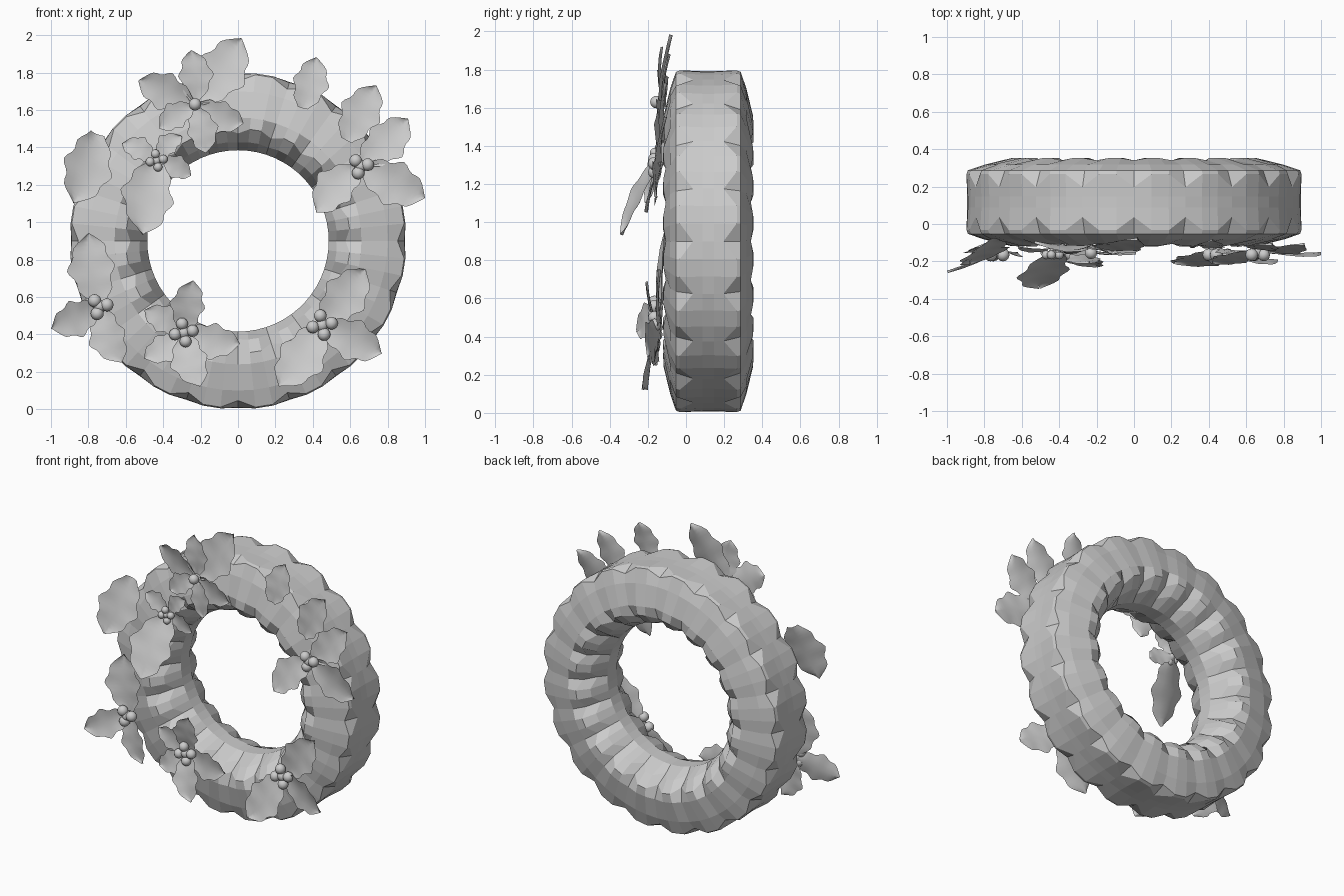
import bpy, bmesh, math, random
from mathutils import Vector, Matrix

if "Cube" in bpy.data.objects:
    bpy.data.objects.remove(bpy.data.objects["Cube"])
random.seed(4)
CY, CZ, N = 0.117, 0.9, 60

def make(name, bm, smooth):
    me = bpy.data.meshes.new(name)
    bm.to_mesh(me)
    bm.free()
    for p in me.polygons:
        p.use_smooth = smooth
    ob = bpy.data.objects.new(name, me)
    bpy.context.collection.objects.link(ob)

# Wreath ring: half section (radius, depth), mirrored front to back;
# every third column is pulled in along the outer and inner edges to give the teeth
half = [(.893, .03), (.90, .15), (.893, .17), (.80, .20),
        (.66, .235), (.60, .237), (.53, .175), (.485, .05)]
notch = {1: (.01, .07), 2: (.04, 0), 4: (0, .012), 5: (.025, .05), 6: (.005, .075)}
bm = bmesh.new()
cols = []
for i in range(N):
    a = 2 * math.pi * i / N
    side = []
    for j, (r, d) in enumerate(half):
        nr, nd = notch.get(j, (0, 0)) if i % 3 == 0 else (0, 0)
        side.append((r - nr, d - nd))
    loop = [(r, CY + d) for r, d in side] + [(r, CY - d) for r, d in reversed(side)]
    cols.append([bm.verts.new((r * math.sin(a), y, CZ + r * math.cos(a))) for r, y in loop])
M = len(cols[0])
for i in range(N):
    c, n = cols[i], cols[(i + 1) % N]
    for j in range(M):
        k = (j + 1) % M
        bm.faces.new((c[j], c[k], n[k], n[j]))
bmesh.ops.recalc_face_normals(bm, faces=bm.faces[:])
make("wreath_ring", bm, False)

# Holly leaf: thin cupped strip with a scalloped outline and pointed tip
def leaf(bm, base, tip, w):
    ax = tip - base
    side = ax.cross(Vector((0, 1, 0))).normalized()
    side = Matrix.Rotation(random.uniform(-.25, .25), 3, ax.normalized()) @ side
    nrm = side.cross(ax).normalized()
    if nrm.y > 0:
        nrm = -nrm
    bend = random.uniform(-.025, .025)
    steps, grid = 16, []
    for s in range(steps + 1):
        t = s / steps
        arch = math.sin(math.pi * t)
        k = max(.02, math.sin(math.pi * (.08 + .92 * t ** 1.15)) ** .75)
        k *= .98 - .12 * math.cos(6 * math.pi * t)
        row = []
        for u in (-1, -.5, 0, .5, 1):
            p = base + ax * t + side * (u * k * w / 2 + bend * arch)
            row.append(bm.verts.new(p + nrm * (.07 * w * u * u + .012 * arch)))
        grid.append(row)
    for r0, r1 in zip(grid, grid[1:]):
        for j in range(4):
            bm.faces.new((r0[j], r0[j + 1], r1[j + 1], r1[j]))

# Cluster: leaves fan out from a centre to each tip, with berries in the middle
def cluster(name, x, z, count, r, tips, base_y=-.13):
    bm = bmesh.new()
    for tx, tz, ty in tips:
        centre, tip = Vector((x, base_y, z)), Vector((tx, ty, tz))
        length = (tip - centre).length
        base = centre + (tip - centre) * min(.1, .02 / length)
        leaf(bm, base, tip, min(.29, max(.11, length * .6)))
    make(name + "_leaves", bm, True)
    if not count:
        return
    bm = bmesh.new()
    spread = r * (1.15 if count < 5 else 1.5)
    for k in range(count):
        a = 2 * math.pi * k / max(count - 1, 1) + .2
        off = Vector((spread * math.cos(a), 0, spread * math.sin(a)))
        if k == count - 1:
            off = Vector((0, .01, 0))
        ball = bmesh.ops.create_uvsphere(bm, u_segments=12, v_segments=8, radius=r)
        bmesh.ops.translate(bm, verts=ball["verts"], vec=Vector((x, -.165, z)) + off)
    make(name + "_berries", bm, True)

cluster("top", -.23, 1.63, 1, .033, [
    (.02, 1.98, -.07), (-.25, 1.92, -.12), (-.53, 1.76, -.09),
    (-.17, 1.37, -.13), (.03, 1.53, -.13), (-.42, 1.5, -.14)], -.115)
cluster("upper_left", -.435, 1.33, 5, .024, [
    (-.51, .93, -.33), (-.3, 1.46, -.14), (-.25, 1.25, -.14), (-.62, 1.42, -.12)])
cluster("lower_left", -.74, .55, 4, .035, [
    (-1, .43, -.25), (-.8, .94, -.1), (-.62, .25, -.15)], -.12)
cluster("bottom", -.29, .41, 5, .032, [
    (-.24, .69, -.2), (.01, .35, -.15), (-.2, .12, -.22),
    (-.5, .27, -.14), (-.5, .53, -.15)])
cluster("lower_right", .45, .45, 5, .034, [
    (.77, .3, -.19), (.22, .12, -.2), (.68, .75, -.13)])
cluster("right", .655, 1.3, 4, .034, [
    (1, 1.13, -.15), (.91, 1.55, -.1), (.42, 1.05, -.2)])
# Single leaves without berries
cluster("outer_left", -.75, 1.49, 0, 0, [(-.88, 1.1, -.2)], -.07)
cluster("upper_right", .57, 1.42, 0, 0, [(.74, 1.73, -.1)], -.11)
cluster("top_right", .34, 1.59, 0, 0, [(.42, 1.88, -.08)], -.12)
